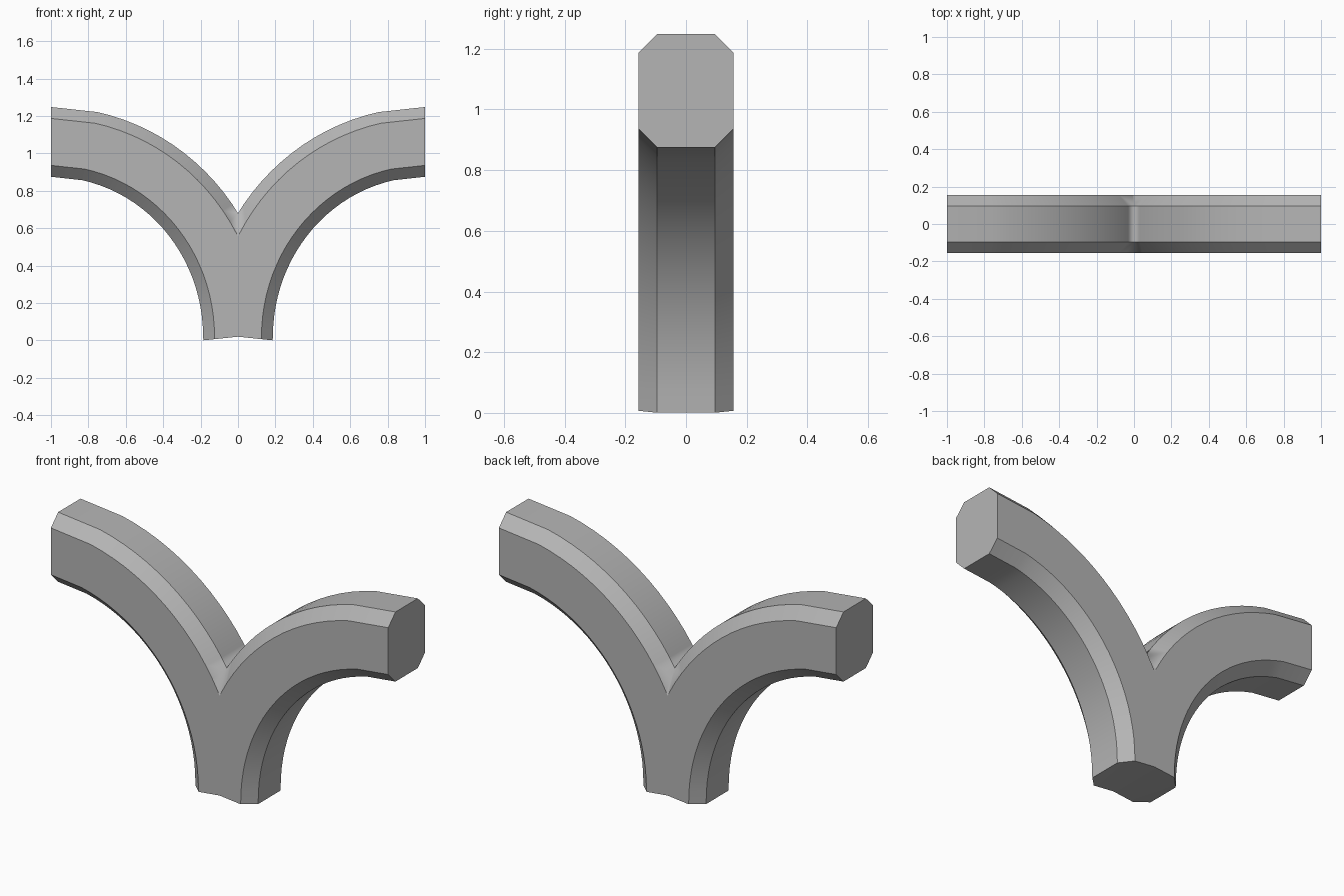
import bpy, bmesh, math
from mathutils import Vector

if "Cube" in bpy.data.objects:
    bpy.data.objects.remove(bpy.data.objects["Cube"])

HALF_DEPTH, HALF_HEIGHT, CHAMFER = 0.156, 0.1865, 0.061
# Fine steps along the bend, one longer step at the level end
ANGLES = [math.radians(78 * i / 22) for i in range(23)] + [math.pi / 2]

# Chamfered rectangular section as (y, offset across the path)
d, h, c = HALF_DEPTH, HALF_HEIGHT, CHAMFER
section = [(-d + c, -h), (d - c, -h), (d, -h + c), (d, h - c),
           (d - c, h), (-d + c, h), (-d, h - c), (-d, -h + c)]

# Sweep the section along a quarter ellipse from upright to level
bm = bmesh.new()
rings = []
for i, a in enumerate(ANGLES):
    centre = Vector((1 - math.cos(a), 0, 0.02 + 1.0415 * math.sin(a)))
    tangent = Vector((math.sin(a), 0, 1.0415 * math.cos(a)))
    if i == 0:
        tangent = Vector((0.105, 0, 1))
    tangent.normalize()
    outward = Vector((-tangent.z, 0, tangent.x))
    rings.append([bm.verts.new(centre + outward * o + Vector((0, y, 0)))
                  for y, o in section])

for lower, upper in zip(rings, rings[1:]):
    for j in range(8):
        k = (j + 1) % 8
        bm.faces.new((lower[j], lower[k], upper[k], upper[j]))
bm.faces.new(rings[0])
bm.faces.new(rings[-1])
bmesh.ops.recalc_face_normals(bm, faces=bm.faces[:])

# Trim at the centre plane, leaving the right-hand arm
bmesh.ops.bisect_plane(bm, geom=bm.verts[:] + bm.edges[:] + bm.faces[:],
                       plane_co=(0, 0, 0), plane_no=(1, 0, 0),
                       clear_inner=True, dist=1e-5)
mesh = bpy.data.meshes.new("forked_arch")
bm.to_mesh(mesh)
bm.free()
arch = bpy.data.objects.new("forked_arch", mesh)
bpy.context.collection.objects.link(arch)
bpy.context.view_layer.objects.active = arch
arch.select_set(True)
bpy.ops.object.shade_smooth_by_angle(angle=math.radians(30))

# Darker grey surface
grey = bpy.data.materials.new("dark_grey")
grey.diffuse_color = (0.46, 0.46, 0.46, 1)
grey.use_nodes = True
grey.node_tree.nodes["Principled BSDF"].inputs["Base Color"].default_value = grey.diffuse_color
mesh.materials.append(grey)

# Mirror into the left-hand arm, welded at the fork
mirror = arch.modifiers.new("mirror", 'MIRROR')
mirror.use_clip = True
mirror.merge_threshold = 0.001
